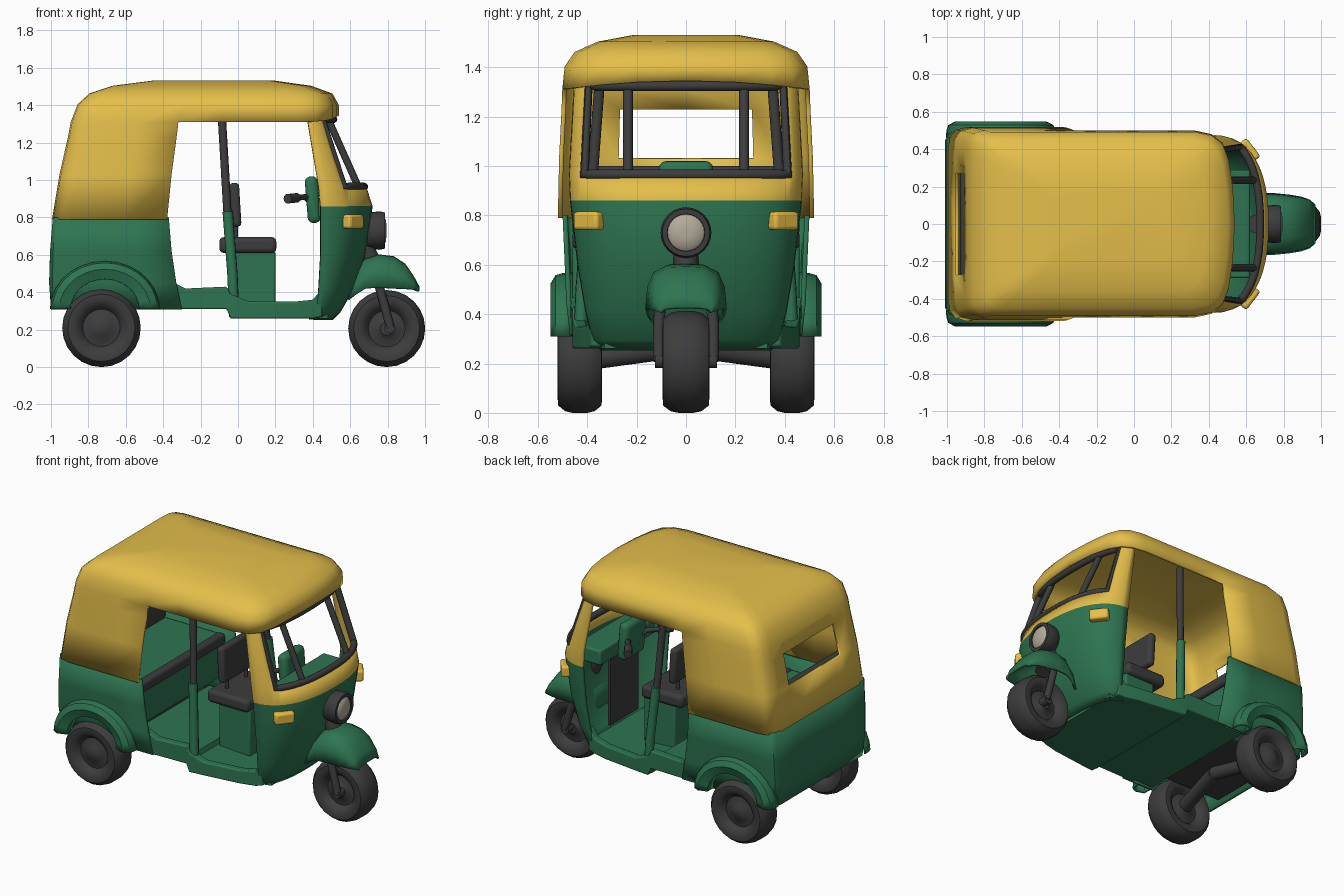
import bpy, bmesh, math
from mathutils import Vector

if "Cube" in bpy.data.objects:
    bpy.data.objects.remove(bpy.data.objects["Cube"])

def material(name, rgb):
    m = bpy.data.materials.new(name)
    m.diffuse_color = (*rgb, 1)
    m.use_nodes = True
    m.node_tree.nodes["Principled BSDF"].inputs["Base Color"].default_value = m.diffuse_color
    return m

YELLOW = material("canopy yellow", (0.78, 0.52, 0.07))
GREEN = material("body green", (0.027, 0.175, 0.083))
DARK = material("dark grey", (0.046, 0.046, 0.048))
LENS = material("lamp beige", (0.46, 0.41, 0.32))
AMBER = material("signal amber", (0.80, 0.51, 0.06))

def finish(name, bm, mats, thick=0, bevel=0, angle=40, rule=None):
    bmesh.ops.recalc_face_normals(bm, faces=bm.faces)
    me = bpy.data.meshes.new(name)
    bm.to_mesh(me)
    bm.free()
    ob = bpy.data.objects.new(name, me)
    bpy.context.collection.objects.link(ob)
    for m in mats:
        me.materials.append(m)
    if rule:
        for p in me.polygons:
            p.material_index = rule(p.center)
    if thick:
        s = ob.modifiers.new("thickness", 'SOLIDIFY')
        s.thickness, s.offset = thick, 0
    if bevel:
        b = ob.modifiers.new("round", 'BEVEL')
        b.width, b.segments = bevel, 3
    bpy.ops.object.select_all(action='DESELECT')
    ob.select_set(True)
    bpy.context.view_layer.objects.active = ob
    bpy.ops.object.shade_smooth_by_angle(angle=math.radians(angle))
    return ob

def loft(name, rings, mats, closed=True, caps=(), keep=None, **kw):
    """Skin a list of point rings; keep(i, j) drops chosen faces; caps are ring numbers to fill."""
    bm = bmesh.new()
    vs = [[bm.verts.new(p) for p in r] for r in rings]
    n = len(rings[0])
    for i in range(len(rings) - 1):
        for j in range(n if closed else n - 1):
            k = (j + 1) % n
            if keep is None or keep(i, j):
                bm.faces.new((vs[i][j], vs[i][k], vs[i + 1][k], vs[i + 1][j]))
    for c in caps:
        bm.faces.new(vs[c])
    bmesh.ops.delete(bm, geom=[v for v in bm.verts if not v.link_faces], context='VERTS')
    return finish(name, bm, mats, **kw)

def box(name, lo, hi, mat, bevel=0.012, rot=None):
    bm = bmesh.new()
    bmesh.ops.create_cube(bm, size=1)
    lo, hi = Vector(lo), Vector(hi)
    for v in bm.verts:
        v.co = Vector([a * b for a, b in zip(v.co, hi - lo)])
    ob = finish(name, bm, [mat], bevel=bevel)
    ob.location = (lo + hi) / 2
    if rot:
        ob.rotation_euler = rot
    return ob

def lathe(name, profile, loc, axis, mat, seg=24, caps=()):
    """profile holds (offset along axis, radius)."""
    rings = []
    for o, r in profile:
        ring = []
        for k in range(seg):
            t = math.tau * k / seg
            c, s = r * math.cos(t), r * math.sin(t)
            ring.append(Vector(loc) + Vector((o, c, s) if axis == 'x' else (c, o, s)))
        rings.append(ring)
    return loft(name, rings, [mat], caps=caps)

def tube(name, pts, r, mat, cyclic=False):
    cu = bpy.data.curves.new(name, 'CURVE')
    cu.dimensions, cu.bevel_depth, cu.bevel_resolution, cu.use_fill_caps = '3D', r, 3, True
    sp = cu.splines.new('POLY')
    sp.points.add(len(pts) - 1)
    for p, q in zip(sp.points, pts):
        p.co = (*q, 1)
    sp.use_cyclic_u = cyclic
    tmp = bpy.data.objects.new(name + "_path", cu)
    bpy.context.collection.objects.link(tmp)
    bpy.context.view_layer.update()
    me = bpy.data.meshes.new_from_object(tmp.evaluated_get(bpy.context.evaluated_depsgraph_get()))
    bpy.data.objects.remove(tmp)
    bm = bmesh.new()
    bm.from_mesh(me)
    return finish(name, bm, [mat])

def u_ring(z, xe, xf, w, e, n=24):
    """U-shaped plan curve from one door edge round the front to the other."""
    pts = []
    for k in range(n + 1):
        a = math.pi * (k / n - 0.5)
        s, c = math.sin(a), max(0, math.cos(a))
        pts.append(Vector((xe + (xf - xe) * c ** e, math.copysign(w * abs(s) ** e, s), z)))
    return pts

# Canopy: stacked rounded-rectangle rings with door and rear window left open
half = [(1, 0), (.985, .4), (.955, .7), (.91, .87), (.83, .96), (.7, 1), (.45, 1), (.12, 1), (-.2, 1),
        (-.5, 1), (-.88, 1), (-.955, .97), (-.99, .9), (-1, .78), (-1, .54), (-1, 0)]
plan = half + [(u, -v) for u, v in half[-2:0:-1]]
levels = [(.79, -.985, .53, .51), (1.03, -.945, .53, .505), (1.23, -.90, .53, .495), (1.31, -.885, .53, .492),
          (1.40, -.85, .53, .483), (1.455, -.79, .50, .445), (1.495, -.67, .39, .355), (1.522, -.46, .2, .21)]
rings = [[((xb + xf) / 2 + u * (xf - xb) / 2, v * w, z + (.035 * (1 - v * v) if z == 1.31 and u > .5 else 0))
          for u, v in plan] for z, xb, xf, w in levels]

def canopy_keep(i, j):
    a, b = plan[j], plan[(j + 1) % len(plan)]
    if i < 3 and max(a[0], b[0]) > -.19:
        return False
    return not (i == 1 and a[0] == b[0] == -1 and max(abs(a[1]), abs(b[1])) < .6)

loft("canopy", rings, [YELLOW], caps=(-1,), keep=canopy_keep, thick=.018, angle=50)

# Front cowl with open windscreen
E = .85
cowl = [u_ring(*r, E) for r in [(.26, .38, .50, .34), (.30, .42, .54, .37), (.42, .43, .61, .40),
        (.60, .44, .67, .43), (.86, .44, .71, .46), (.965, .43, .675, .465), (1.325, .37, .51, .445), (1.36, .36, .50, .44)]]
loft("front_cowl", cowl, [GREEN, YELLOW], closed=False, keep=lambda i, j: not (i == 5 and 4 <= j < 20),
     thick=.02, rule=lambda c: int(c.z > .86))
tube("windscreen_frame", cowl[5][4:21] + cowl[6][4:21][::-1], .021, DARK, True)

# Rear body tub with square corners
side_plan = [(0, 1), (.3, 1), (.6, 1), (.94, 1), (.98, .985), (1, .94), (1, .5), (1, 0)]
side_plan += [(u, -v) for u, v in side_plan[-2::-1]]
tub = [[(xe + u * (xb - xe), v * w, z) for u, v in side_plan] for z, xe, xb, w in
       [(.31, -.30, -.99, .46), (.45, -.33, -1.0, .475), (.62, -.355, -.995, .482), (.80, -.37, -.98, .49)]]
loft("rear_body", tub, [GREEN], closed=False, thick=.02)

# Floor pan and rear underbody
def section(x, z0, z1, y0, y1):
    return [(x, y0, z0), (x, y1, z0), (x, y1, z1), (x, y0, z1)]
loft("floor", [section(x, a, b, -w, w) for x, a, b, w in [(-.52, .31, .37, .44), (-.05, .31, .36, .43),
     (-.04, .26, .33, .42), (.30, .26, .31, .385), (.48, .26, .31, .33)]], [GREEN], caps=(0, -1))
box("rear_underbody", (-.97, -.33, .33), (-.52, .33, .40), DARK)

# Mirrored side parts
wheel = [(.07, 0), (.07, .035), (.05, .06), (.045, .10), (.072, .118), (.09, .15), (.088, .18), (.06, .203), (.03, .21)]
wheel = wheel + [(-o, r) for o, r in wheel[::-1]]
for s, side in ((-1, "right"), (1, "left")):
    loft(side + "_sill", [section(x, a, b, s * y, s * (y + .05)) for x, a, b, y in [(-.38, .31, .47, .42), (-.28, .31, .42, .415),
         (-.06, .31, .43, .41), (-.04, .26, .39, .41), (.06, .26, .35, .40), (.30, .26, .35, .37), (.40, .26, .36, .345),
         (.45, .27, .42, .335)]], [GREEN], caps=(0, -1), bevel=.008)
    tube(side + "_lower_post", [(-.02, s * .43, .27), (-.03, s * .42, .5), (-.055, s * .395, .83)], .028, GREEN)
    tube(side + "_upper_post", [(-.055, s * .39, .8), (-.09, s * .345, 1.4)], .022, DARK)
    tube(side + "_windscreen_bar", [(.645, s * .235, .96), (.48, s * .235, 1.33)], .02, DARK)
    lathe(side + "_rear_wheel", wheel, (-.73, s * .43, .21), 'y', DARK)
    tube(side + "_axle_arm", [(-.66, 0, .27), (-.73, s * .37, .22)], .045, DARK)
    # Rear mudguard arch
    arch = []
    for k in range(15):
        t = math.pi * k / 14
        arch.append([(-.712 + .285 * f * math.cos(t), s * y, .31 + .25 * f * math.sin(t))
                     for f, y in [(.66, .46), (.66, .525), (.85, .543), (.97, .525), (1, .50), (1.01, .46)]])
    loft(side + "_rear_mudguard", arch, [GREEN], closed=False, thick=.012)
    # Front turn signal, fork leg and handlebar
    box(side + "_turn_signal", (.585, s * .393 - .062, .74), (.645, s * .393 + .062, .815), AMBER, .015, (0, 0, s * .65))
    tube(side + "_fork_leg", [(.735, s * .10, .50), (.775, s * .11, .36), (.815, s * .11, .21)], .024, DARK)
    tube(side + "_handlebar", [(.40, s * .02, .87), (.36, s * .10, .91), (.28, s * .21, .90)], .016, DARK)
    tube(side + "_grip", [(.315, s * .16, .905), (.265, s * .235, .90)], .026, DARK)

# Front wheel, mudguard and steering stem
lathe("front_wheel", [(o * 1.05, r * .98) for o, r in wheel], (.795, 0, .206), 'y', DARK)
tube("front_axle", [(.81, -.125, .21), (.81, .125, .21)], .03, DARK)
guard = []
for x, zt, zb, w in [(.59, .40, .36, .13), (.63, .50, .39, .15), (.68, .57, .42, .158), (.75, .593, .425, .158),
                     (.83, .583, .42, .15), (.89, .545, .418, .14), (.935, .48, .415, .125), (.965, .425, .405, .10)]:
    guard.append([(x, v * w, zb + f * (zt - zb)) for v, f in
                  [(-1, 0), (-.95, .5), (-.8, .83), (-.45, 1), (0, 1.02), (.45, 1), (.8, .83), (.95, .5), (1, 0)]])
loft("front_mudguard", guard, [GREEN], closed=False, thick=.014, angle=60)
tube("steering_stem", [(.65, 0, .70), (.755, 0, .48)], .05, DARK)

# Headlamp
lathe("headlamp_housing", [(-.07, .07), (-.045, .095), (.02, .103), (.052, .096), (.052, .076), (.035, .074)], (.735, 0, .73), 'x', DARK, caps=(0,))
lathe("headlamp_lens", [(.04, .076), (.055, .06), (.06, .02)], (.735, 0, .73), 'x', LENS, caps=(-1,))

# Dashboard and footwell
box("steering_cowl", (.365, -.11, .77), (.435, .11, 1.02), GREEN, .03, (0, -.08, 0))
box("dashboard", (.43, -.29, .80), (.62, .29, .90), GREEN)
box("footwell_panel", (.455, -.15, .34), (.475, .15, .82), DARK, .005)

# Driver seat
box("driver_seat_base", (-.03, -.16, .31), (.20, .16, .62), GREEN)
box("driver_seat_cushion", (-.10, -.19, .61), (.205, .19, .695), DARK, .025)
box("driver_seat_back", (-.04, -.17, .75), (.012, .17, .985), DARK, .02, (0, -.06, 0))
for s, side in ((-1, "right"), (1, "left")):
    tube(side + "_seat_back_strut", [(-.01, s * .1, .66), (-.012, s * .1, .8)], .012, DARK)

# Passenger bench: green box with a dark front lip and dark backrest
box("bench_base", (-.93, -.46, .44), (-.44, .46, .73), GREEN)
box("bench_front_lip", (-.47, -.46, .665), (-.41, .46, .74), DARK, .02)
box("bench_back", (-.93, -.46, .72), (-.85, .46, 1.0), DARK, .02)
